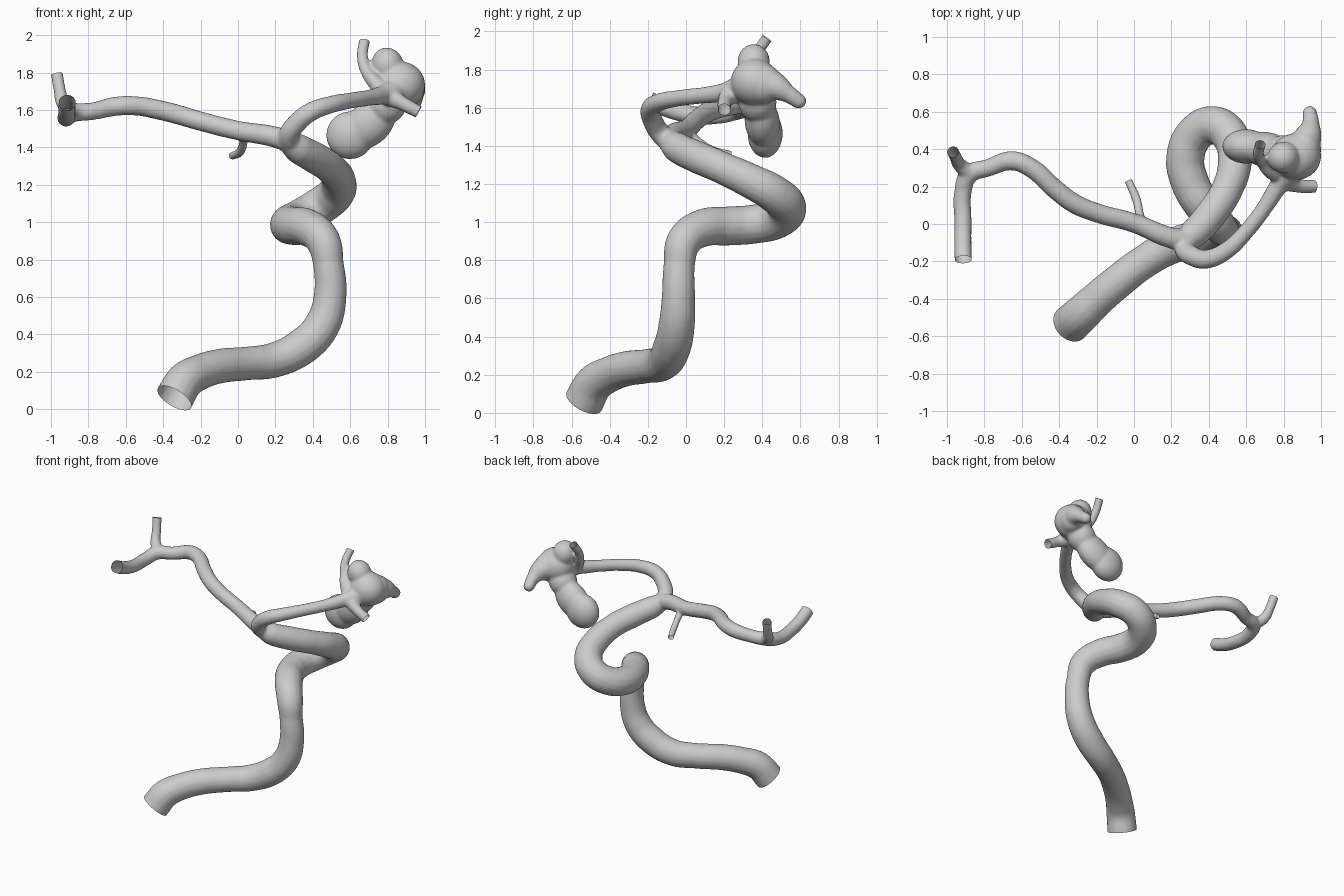
import bpy, bmesh
from mathutils import Vector, Matrix

if "Cube" in bpy.data.objects:
    bpy.data.objects.remove(bpy.data.objects["Cube"])

parts, cuts = [], []
EXT = 0.05


def tube(name, pts, open_start=False, open_end=False):
    """Round vessel through (x, y, z, radius) points; open ends are lengthened and trimmed later."""
    pts = [Vector(p) for p in pts]
    for flag, i, j in ((open_start, 0, 1), (open_end, -1, -2)):
        if flag:
            end = pts[i].to_3d()
            d = (end - pts[j].to_3d()).normalized()
            cuts.append((end, d, pts[i][3]))
            extra = (end + d * EXT).to_4d()
            extra[3] = pts[i][3]
            pts.insert(0 if i == 0 else len(pts), extra)
    cu = bpy.data.curves.new(name, 'CURVE')
    cu.dimensions = '3D'
    cu.bevel_depth = 1.0
    cu.bevel_resolution = 6
    cu.resolution_u = 8
    cu.use_fill_caps = True
    sp = cu.splines.new('BEZIER')
    sp.bezier_points.add(len(pts) - 1)
    for b, p in zip(sp.bezier_points, pts):
        b.co = p.to_3d()
        b.radius = p[3]
        b.handle_left_type = b.handle_right_type = 'AUTO'
    ob = bpy.data.objects.new(name, cu)
    bpy.context.collection.objects.link(ob)
    parts.append(ob)


def blob(name, centre, radii, axis=(0, 0, 1)):
    """Ellipsoid whose local z follows axis."""
    me = bpy.data.meshes.new(name)
    bm = bmesh.new()
    rot = Vector((0, 0, 1)).rotation_difference(Vector(axis)).to_matrix().to_4x4()
    m = Matrix.Translation(centre) @ rot @ Matrix.Diagonal((*radii, 1))
    bmesh.ops.create_icosphere(bm, subdivisions=4, radius=1, matrix=m)
    bm.to_mesh(me)
    bm.free()
    ob = bpy.data.objects.new(name, me)
    bpy.context.collection.objects.link(ob)
    parts.append(ob)


# main trunk with its loop
tube("trunk", [
    (-.34, -.535, .06, .105), (-.285, -.485, .15, .102), (-.2, -.405, .2, .095),
    (-.1, -.32, .23, .093), (.05, -.205, .245, .09), (.2, -.12, .265, .095),
    (.35, -.075, .34, .1), (.45, -.05, .45, .096), (.492, -.04, .6, .088),
    (.483, -.035, .78, .082), (.455, -.01, .9, .093), (.375, .09, .97, .1),
    (.3, .22, .98, .103), (.275, .36, .99, .103), (.33, .485, 1.02, .103),
    (.43, .528, 1.08, .103), (.52, .46, 1.15, .1), (.54, .34, 1.215, .092),
    (.5, .19, 1.285, .085), (.41, .05, 1.345, .085), (.32, -.05, 1.395, .08),
    (.25, -.1, 1.445, .055)], open_start=True)

# left branch and its forward end
tube("left_branch", [
    (.3, -.09, 1.42, .06), (.2, -.075, 1.455, .057), (0, .005, 1.49, .052),
    (-.2, .06, 1.54, .052), (-.32, .11, 1.575, .053), (-.42, .185, 1.6, .053),
    (-.55, .3, 1.622, .052), (-.65, .338, 1.62, .052), (-.78, .3, 1.593, .047),
    (-.88, .265, 1.585, .05), (-.915, .17, 1.562, .047), (-.915, .02, 1.565, .047),
    (-.915, -.12, 1.605, .047), (-.913, -.19, 1.64, .047)], open_end=True)
tube("left_upper_twig", [
    (-.88, .27, 1.59, .045), (-.935, .32, 1.635, .037), (-.952, .355, 1.7, .033),
    (-.968, .385, 1.79, .033)], open_end=True)
tube("small_twig", [
    (.035, .01, 1.47, .026), (.025, .08, 1.41, .024), (.01, .14, 1.375, .025),
    (-.03, .23, 1.355, .022)], open_end=True)

# right branch and its twigs
tube("right_branch", [
    (.29, -.07, 1.41, .06), (.27, -.13, 1.46, .055), (.32, -.175, 1.535, .053),
    (.39, -.188, 1.59, .051), (.49, -.145, 1.627, .047), (.6, -.04, 1.65, .043),
    (.7, .09, 1.665, .043), (.77, .2, 1.68, .05), (.83, .28, 1.7, .07)])
tube("right_side_twig", [
    (.8, .24, 1.68, .06), (.88, .205, 1.635, .038), (.965, .2, 1.59, .035)], open_end=True)
tube("right_upper_twig", [
    (.79, .26, 1.68, .05), (.735, .28, 1.745, .042), (.685, .33, 1.81, .032),
    (.665, .37, 1.885, .03), (.675, .425, 1.965, .03)], open_end=True)

# lobed bulge
blob("bulge_body", (.865, .36, 1.735), (.135, .125, .125))
blob("bulge_side", (.91, .4, 1.725), (.09, .11, .105))
blob("bulge_top", (.8, .355, 1.84), (.085, .085, .095), (-.3, 0, 1))
blob("bulge_bridge", (.8, .375, 1.63), (.1, .1, .11), (.6, 0, .8))
blob("lower_lobe_neck", (.7, .4, 1.525), (.115, .092, .16), (.75, -.1, .65))
blob("lower_lobe_end", (.6, .415, 1.465), (.128, .092, .128))
tube("bulge_horn", [
    (.88, .38, 1.74, .1), (.93, .47, 1.71, .075), (.945, .54, 1.67, .046), (.94, .59, 1.635, .04)])
blob("horn_tip", (.94, .59, 1.635), (.04, .042, .04))

# merge everything into one skin
bpy.context.view_layer.update()
dg = bpy.context.evaluated_depsgraph_get()
bm = bmesh.new()
for ob in parts:
    ev = ob.evaluated_get(dg)
    bm.from_mesh(ev.to_mesh())
    ev.to_mesh_clear()
for ob in parts:
    bpy.data.objects.remove(ob)
bmesh.ops.remove_doubles(bm, verts=bm.verts, dist=1e-5)
bmesh.ops.recalc_face_normals(bm, faces=bm.faces)
me = bpy.data.meshes.new("artery")
bm.to_mesh(me)
bm.free()
artery = bpy.data.objects.new("artery", me)
bpy.context.collection.objects.link(artery)
rm = artery.modifiers.new("skin", 'REMESH')
rm.mode = 'VOXEL'
rm.voxel_size = 0.009
sm = artery.modifiers.new("soften", 'SMOOTH')
sm.factor = 0.5
sm.iterations = 10
bpy.context.view_layer.update()
dg = bpy.context.evaluated_depsgraph_get()
skin = bpy.data.meshes.new_from_object(artery.evaluated_get(dg))
artery.modifiers.clear()
artery.data = skin

# trim the vessel ends open
bm = bmesh.new()
bm.from_mesh(skin)
for co, d, r in cuts:
    reach = r * 1.3 + EXT
    faces = [f for f in bm.faces if (f.calc_center_median() - co).length < reach]
    geom = set(faces)
    for f in faces:
        geom.update(f.edges)
        geom.update(f.verts)
    bmesh.ops.bisect_plane(bm, geom=list(geom), dist=1e-5, plane_co=co, plane_no=d)
    gone = [v for v in bm.verts if (v.co - co).length < reach and (v.co - co).dot(d) > 1e-4]
    bmesh.ops.delete(bm, geom=gone, context='VERTS')
for f in bm.faces:
    f.smooth = True
bm.to_mesh(skin)
bm.free()
